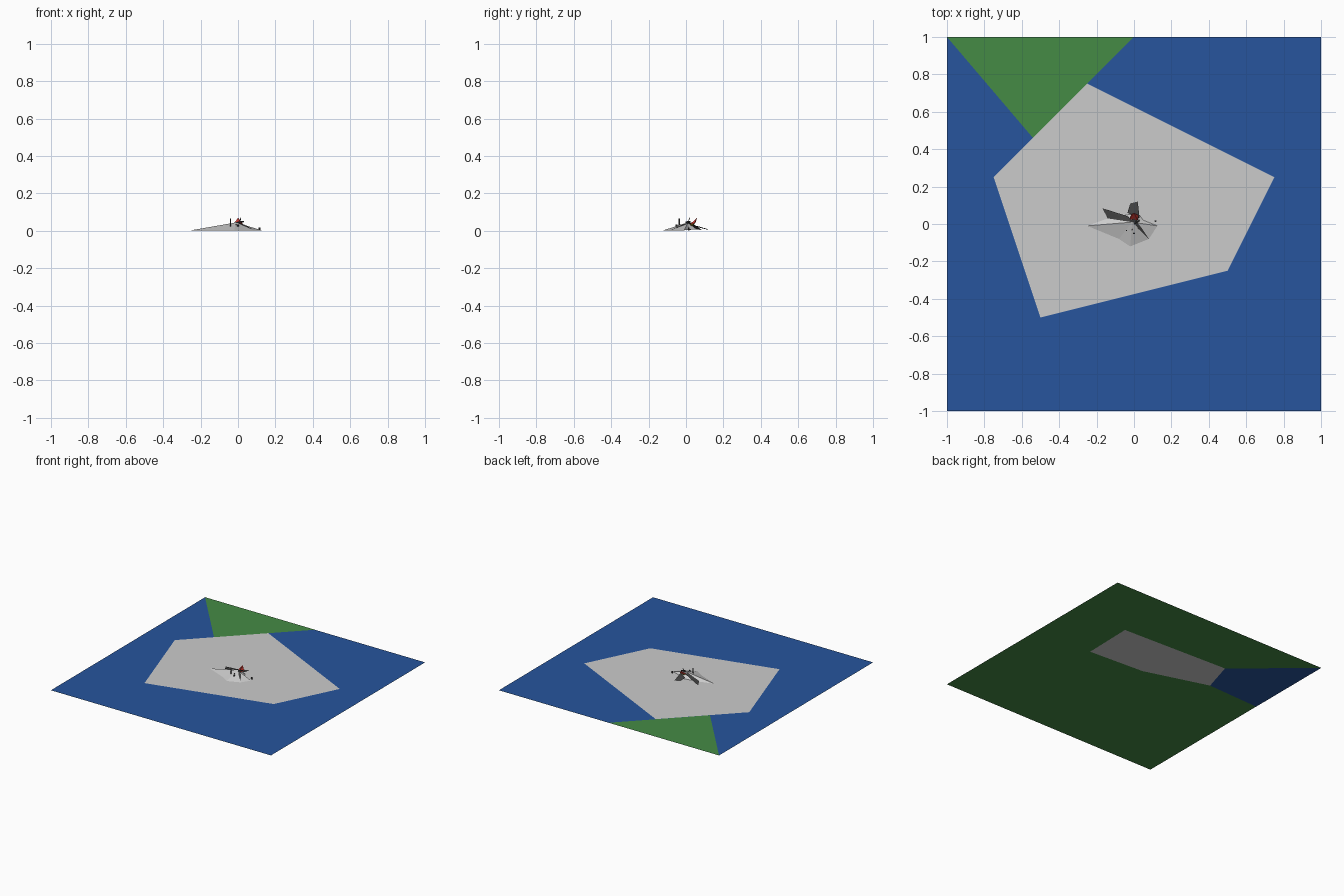
import bpy, bmesh, math
from mathutils import Vector

if "Cube" in bpy.data.objects:
    bpy.data.objects.remove(bpy.data.objects["Cube"])


def material(name, rgb):
    m = bpy.data.materials.new(name)
    m.diffuse_color = (*rgb, 1)
    m.use_nodes = True
    m.node_tree.nodes["Principled BSDF"].inputs["Base Color"].default_value = m.diffuse_color
    return m


BLUE = material("water_blue", (0.02, 0.09, 0.34))
GREEN = material("grass_green", (0.06, 0.26, 0.06))
RED = material("craft_red", (0.6, 0.04, 0.03))
DARK = material("dark_grey", (0.05, 0.05, 0.05))
YELLOW = material("craft_yellow", (0.5, 0.42, 0.02))


def mesh_object(name, verts, faces, mat=None):
    me = bpy.data.meshes.new(name)
    me.from_pydata(verts, [], faces)
    me.update()
    ob = bpy.data.objects.new(name, me)
    bpy.context.collection.objects.link(ob)
    if mat:
        me.materials.append(mat)
    return ob


def sheet(name, pts, z, mat=None):
    """Flat polygon at height z"""
    return mesh_object(name, [(x, y, z) for x, y in pts], [range(len(pts))], mat)


def fan(name, rim, apex, mat=None):
    """Facets joining a rim polygon to one apex"""
    n = len(rim)
    return mesh_object(name, list(rim) + [apex],
                       [(i, (i + 1) % n, n) for i in range(n)], mat)


def rod(name, a, b, r, mat=None, sides=6):
    """Thin prism between two points"""
    a, b = Vector(a), Vector(b)
    d = b - a
    bpy.ops.mesh.primitive_cylinder_add(vertices=sides, radius=r, depth=d.length,
                                        location=(a + b) / 2,
                                        rotation=d.to_track_quat('Z', 'Y').to_euler())
    ob = bpy.context.object
    ob.name = name
    if mat:
        ob.data.materials.append(mat)
    return ob


# Layered ground sheets
square = [(-1, -1), (1, -1), (1, 1), (-1, 1)]
sheet("grass_base", square, 0.0006, GREEN)
sheet("water", square, 0.0012, BLUE)
sheet("grass_corner", [(-1, 1), (-0.54, 0.46), (0, 1)], 0.0018, GREEN)
sheet("stone_pad", [(-0.75, 0.25), (-0.5, -0.5), (0.5, -0.25),
                    (0.75, 0.25), (-0.25, 0.75)], 0.0024)

# Patches seen on the underside
sheet("under_water_corner", [(-1, 1), (-0.45, 0.53), (-0.53, 0.26), (-1, 0.24)], 0, BLUE)
sheet("under_stone", [(0.49, 0.07), (0.5, 0.49), (-0.45, 0.53), (-0.53, 0.26), (0, 0.1)], 0)

# Faceted hill of broken plates
fan("hill", [(0.08, -0.08, 0.003), (0.125, -0.01, 0.003), (0.05, 0.02, 0.006),
             (0.02, 0.06, 0.006), (-0.03, 0.05, 0.006), (-0.14, 0.03, 0.006),
             (-0.25, -0.01, 0.003), (-0.08, -0.08, 0.003), (-0.02, -0.12, 0.003)],
    (-0.01, 0.01, 0.045))

# Dark fins spreading from the middle
fan("left_fin", [(-0.17, 0.085, 0.004), (-0.14, 0.03, 0.012), (-0.01, 0.01, 0.046)],
    (-0.03, 0.04, 0.036), DARK)
fan("back_fin", [(0.03, 0.03, 0.03), (0.02, 0.12, 0.008), (-0.02, 0.11, 0.008),
                 (-0.035, 0.06, 0.02)], (0, 0.06, 0.026), DARK)
fan("front_fin", [(0.0, 0.03, 0.046), (-0.02, 0.015, 0.046), (0.08, -0.08, 0.006)],
    (0.04, -0.02, 0.03), DARK)

# Small red craft standing on the hill
fan("craft_body", [(-0.025, 0.025, 0.034), (0.02, 0.02, 0.034), (0.025, 0.045, 0.04),
                   (-0.015, 0.05, 0.042)], (0.0, 0.06, 0.07), RED)
fan("craft_belly", [(-0.02, 0.025, 0.034), (-0.012, 0.05, 0.042), (0.022, 0.045, 0.04),
                    (0.018, 0.02, 0.034)], (0, 0.03, 0.022), YELLOW)

# Posts and scattered bits
rod("tall_post", (-0.04, -0.035, 0.02), (-0.04, -0.035, 0.065), 0.004, DARK)
rod("antenna", (0.01, 0.01, 0.04), (0.015, 0.02, 0.072), 0.002, DARK)
rod("side_rod", (0.0, 0.0, 0.046), (0.03, 0.02, 0.05), 0.004, DARK)
for i, (x, y) in enumerate([(0.0, -0.05), (-0.01, -0.03), (0.115, 0.015)]):
    rod(f"pebble_{i}", (x, y, 0.003), (x, y, 0.018 if x > 0.1 else 0.034), 0.005, DARK)
